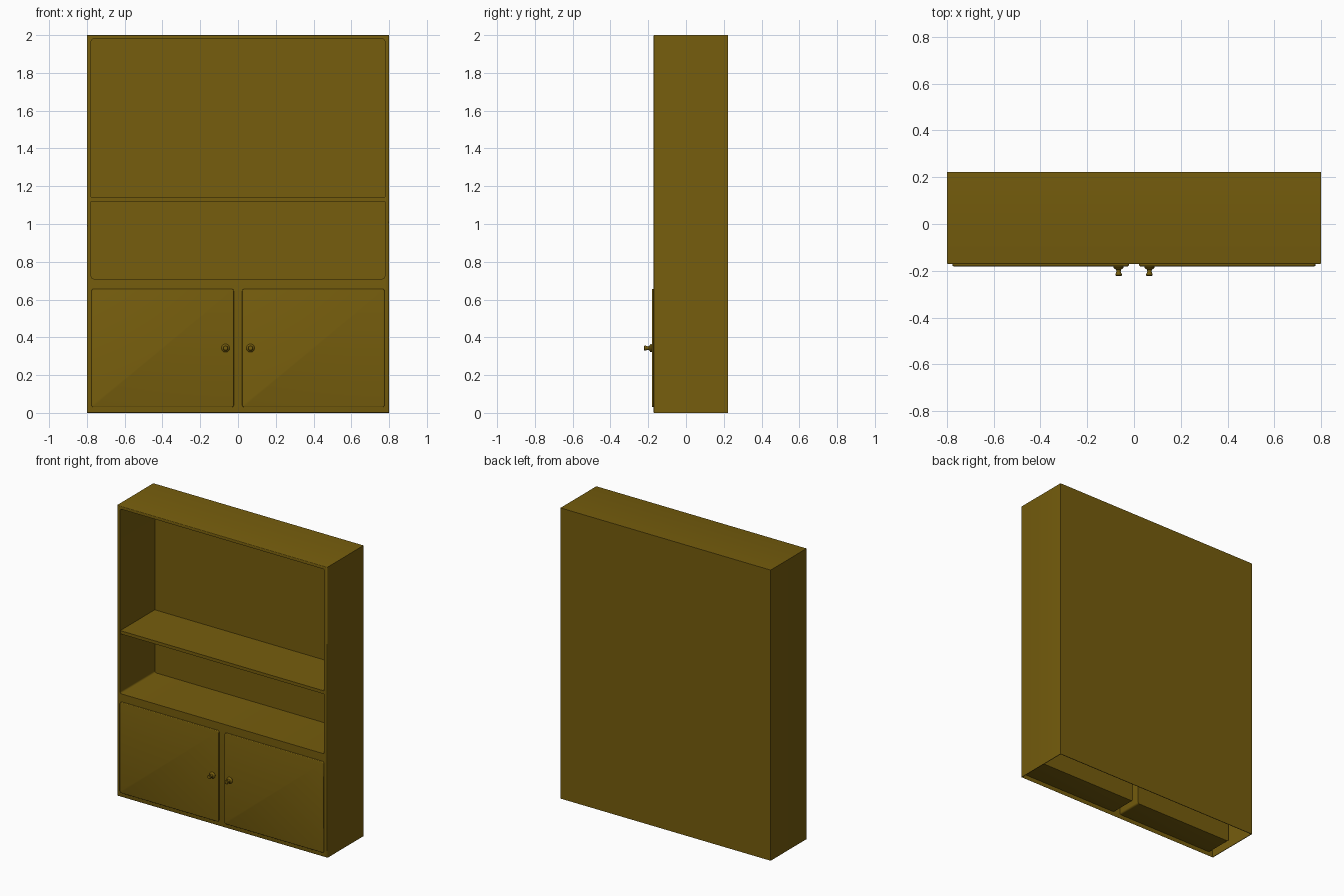
import bpy, bmesh, math
from mathutils import Vector

if "Cube" in bpy.data.objects:
    bpy.data.objects.remove(bpy.data.objects["Cube"])

wood = bpy.data.materials.new("brown wood")
COLOUR = (0.18, 0.11, 0.004, 1)
wood.diffuse_color = COLOUR
wood.use_nodes = True
wood.node_tree.nodes["Principled BSDF"].inputs["Base Color"].default_value = COLOUR

FRONT, BACK = -0.172, 0.222


def finish(name, bm):
    bmesh.ops.recalc_face_normals(bm, faces=bm.faces)
    mesh = bpy.data.meshes.new(name)
    bm.to_mesh(mesh)
    bm.free()
    mesh.materials.append(wood)
    obj = bpy.data.objects.new(name, mesh)
    bpy.context.collection.objects.link(obj)
    return obj


def box(name, lo, hi, radius=0, front_radius=0):
    """Box from corner to corner; radius rounds the edges running front to back."""
    lo, hi = Vector(lo), Vector(hi)
    bm = bmesh.new()
    bmesh.ops.create_cube(bm, size=1)
    for v in bm.verts:
        v.co = (lo + hi) / 2 + v.co * (hi - lo)
    if radius:
        edges = [e for e in bm.edges
                 if abs(e.verts[0].co.y - e.verts[1].co.y) > 0.01]
        bmesh.ops.bevel(bm, geom=edges, offset=radius, segments=4,
                        profile=0.5, affect='EDGES')
    if front_radius:
        edges = [e for e in bm.edges
                 if all(abs(v.co.y - lo.y) < 1e-4 for v in e.verts)]
        bmesh.ops.bevel(bm, geom=edges, offset=front_radius, segments=3,
                        profile=0.5, affect='EDGES')
    return finish(name, bm)


def activate(obj):
    bpy.ops.object.select_all(action='DESELECT')
    obj.select_set(True)
    bpy.context.view_layer.objects.active = obj


def smooth(obj):
    activate(obj)
    bpy.ops.object.shade_smooth_by_angle(angle=math.radians(35))


def cut(obj, cutter):
    cutter.hide_render = True
    mod = obj.modifiers.new("cut", 'BOOLEAN')
    mod.operation, mod.solver, mod.object = 'DIFFERENCE', 'EXACT', cutter
    activate(obj)
    bpy.ops.object.modifier_apply(modifier=mod.name)
    bpy.data.objects.remove(cutter)


# Carcass with an open niche above and a hollow, bottomless base
carcass = box("carcass", (-0.8, FRONT, 0), (0.8, BACK, 2), front_radius=0.006)
cut(carcass, box("niche_cutter", (-0.777, -0.4, 0.71), (0.777, 0.205, 1.98), radius=0.012))
cut(carcass, box("base_cutter", (-0.796, FRONT + 0.004, -0.1), (0.796, BACK - 0.004, 0.7)))
smooth(carcass)

# Shelf across the niche
box("shelf", (-0.778, FRONT + 0.002, 1.12), (0.778, 0.207, 1.142))

# Knob outline as (radius, distance from the door)
KNOB = [(0.012, -0.004), (0.02, 0), (0.022, 0.004), (0.019, 0.009),
        (0.011, 0.014), (0.009, 0.02), (0.011, 0.028), (0.014, 0.034),
        (0.014, 0.038), (0.011, 0.041), (0, 0.041)]


def knob(name, x, y, z):
    bm = bmesh.new()
    verts = [bm.verts.new((x + r, y - d, z)) for r, d in KNOB]
    edges = [bm.edges.new(pair) for pair in zip(verts, verts[1:])]
    bmesh.ops.spin(bm, geom=verts + edges, cent=(x, y, z), axis=(0, 1, 0),
                   angle=math.tau, steps=24)
    bmesh.ops.remove_doubles(bm, verts=bm.verts, dist=1e-5)
    smooth(finish(name, bm))


# Thick slab doors with a knob near the middle of the cabinet
for side, s in (("left", 1), ("right", -1)):
    xs = sorted((s * 0.022, s * 0.776))
    door = box(side + "_door", (xs[0], -0.181, 0.03), (xs[1], 0.015, 0.656),
               radius=0.012, front_radius=0.005)
    smooth(door)
    knob(side + "_knob", s * 0.066, -0.181, 0.343)
